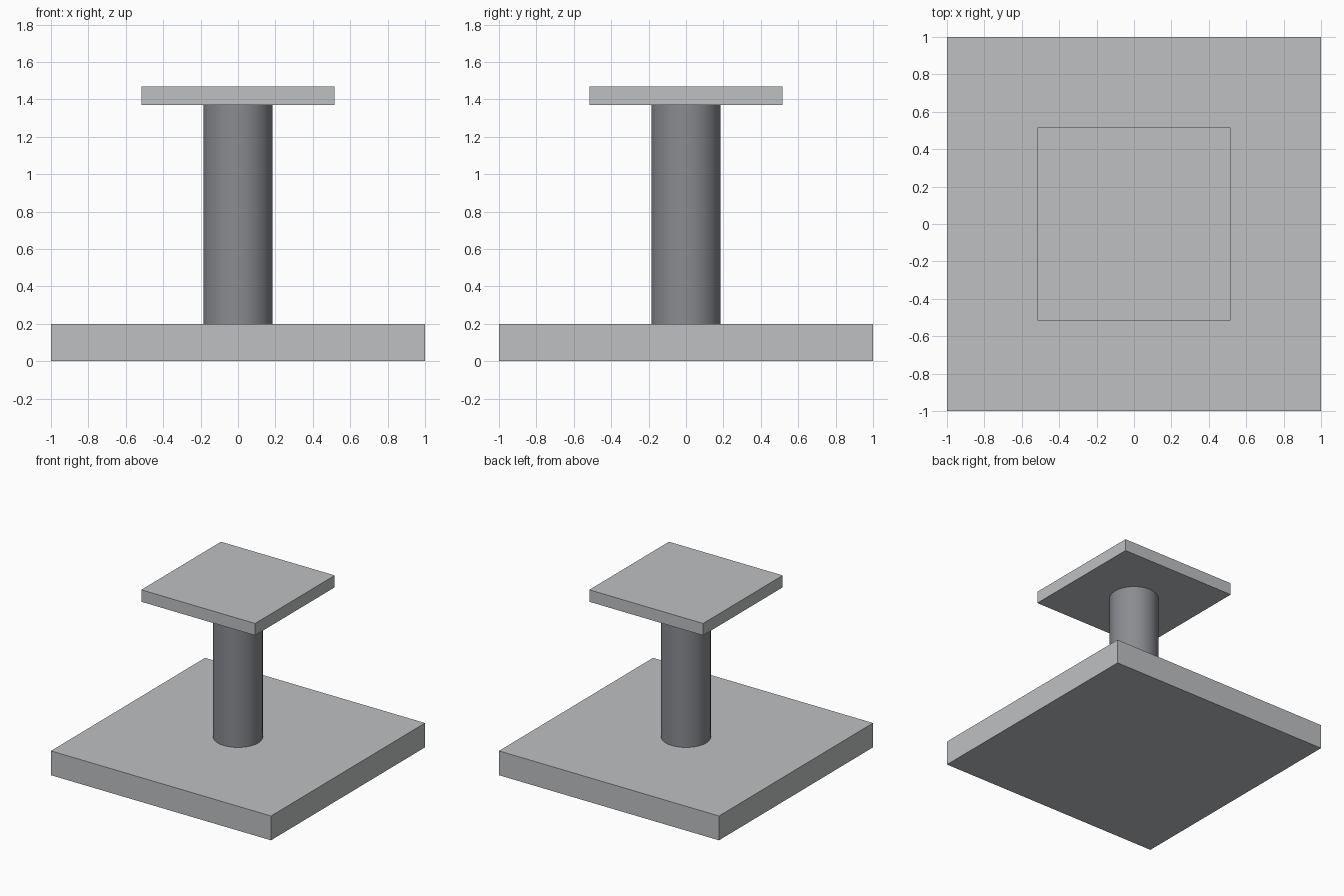
import bpy
import math

default = bpy.data.objects.get("Cube")
if default:
    bpy.data.objects.remove(default, do_unlink=True)


def material(name, colour):
    mat = bpy.data.materials.new(name)
    mat.use_nodes = True
    mat.diffuse_color = colour
    mat.node_tree.nodes["Principled BSDF"].inputs["Base Color"].default_value = colour
    return mat


light_grey = material("light grey", (0.52, 0.53, 0.54, 1))
steel_grey = material("steel grey", (0.25, 0.26, 0.28, 1))


def finish(name, mat):
    obj = bpy.context.object
    obj.name = obj.data.name = name
    obj.data.materials.append(mat)
    return obj


def plate(name, width, bottom, top):
    """Square slab centred on the vertical axis."""
    bpy.ops.mesh.primitive_cube_add(size=1, location=(0, 0, (bottom + top) / 2))
    bpy.context.object.scale = (width, width, top - bottom)
    bpy.ops.object.transform_apply(location=False, rotation=False, scale=True)
    return finish(name, light_grey)


BASE_TOP, CAP_BOTTOM, CAP_TOP = 0.2, 1.37, 1.468

# Wide base and smaller cap
plate("base_plate", 2.0, 0, BASE_TOP)
plate("top_plate", 1.034, CAP_BOTTOM, CAP_TOP)

# Round column between the plates
bpy.ops.mesh.primitive_cylinder_add(
    vertices=64, radius=0.185, depth=CAP_BOTTOM - BASE_TOP,
    location=(0, 0, (BASE_TOP + CAP_BOTTOM) / 2))
finish("column", steel_grey)
bpy.ops.object.shade_smooth_by_angle(angle=math.radians(30))
